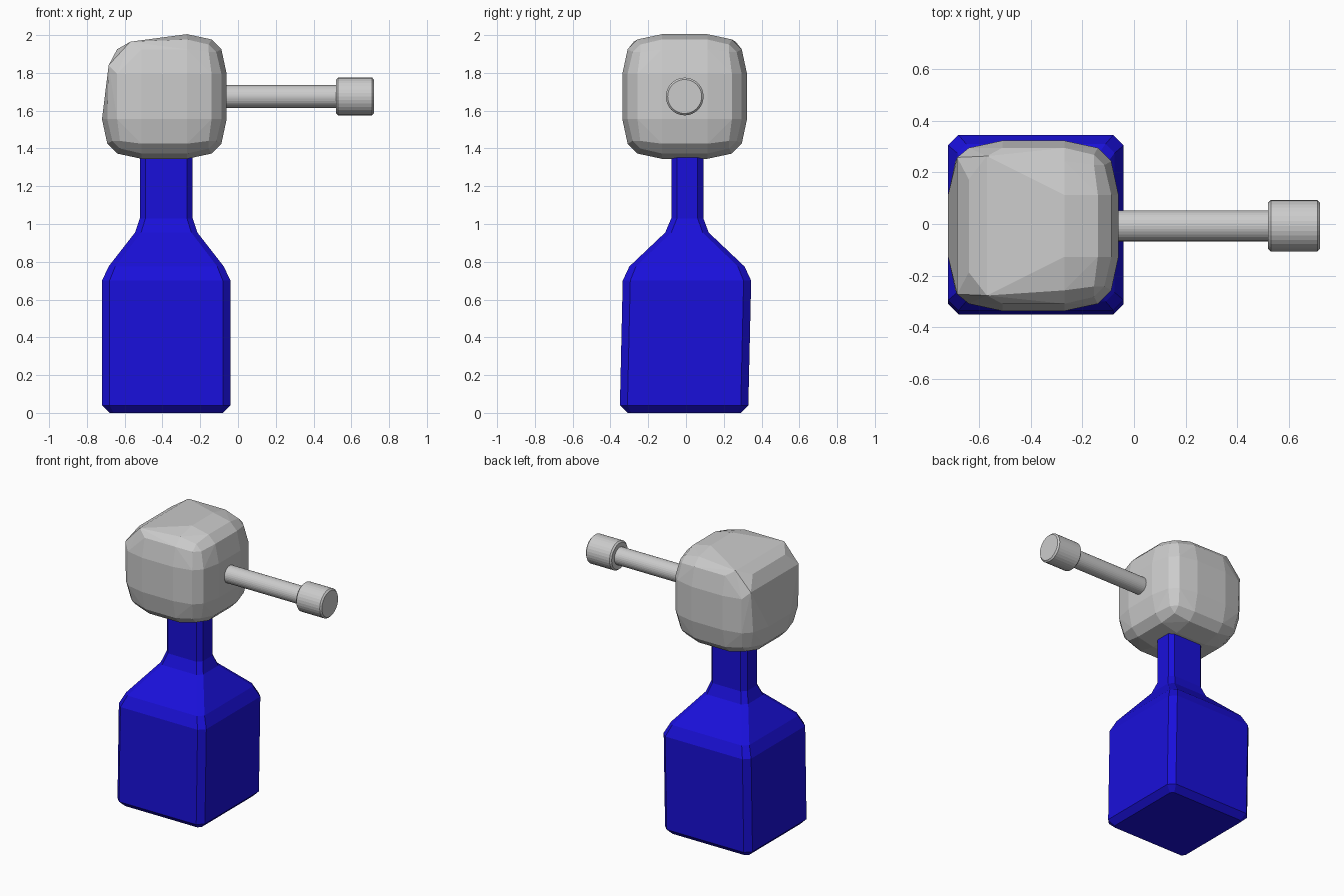
import bpy, bmesh, math
from mathutils import Vector, Matrix

if "Cube" in bpy.data.objects:
    bpy.data.objects.remove(bpy.data.objects["Cube"])


def finish(name, bm):
    bmesh.ops.recalc_face_normals(bm, faces=bm.faces)
    mesh = bpy.data.meshes.new(name)
    bm.to_mesh(mesh)
    bm.free()
    ob = bpy.data.objects.new(name, mesh)
    bpy.context.collection.objects.link(ob)
    return ob


def loft(name, rings):
    bm = bmesh.new()
    loops = [[bm.verts.new(p) for p in r] for r in rings]
    n = len(loops[0])
    for a, b in zip(loops, loops[1:]):
        for i in range(n):
            j = (i + 1) % n
            bm.faces.new((a[i], a[j], b[j], b[i]))
    bm.faces.new(loops[0])
    bm.faces.new(loops[-1])
    return finish(name, bm)


def chamfered_rect(z, cy, hx, hy, c):
    pts = [(hx, -hy + c), (hx, hy - c), (hx - c, hy), (-hx + c, hy),
           (-hx, hy - c), (-hx, -hy + c), (-hx + c, -hy), (hx - c, -hy)]
    return [(x - 0.38, y + cy, z) for x, y in pts]


# blue body tapering into a rectangular neck: z, y centre, half widths, chamfer
body = loft("body", [chamfered_rect(*s) for s in (
    (0.00, -0.010, 0.30, 0.30, 0.02),
    (0.04, -0.010, 0.34, 0.34, 0.04),
    (0.70, 0.005, 0.34, 0.34, 0.04),
    (0.775, 0.005, 0.305, 0.305, 0.035),
    (0.955, 0.005, 0.165, 0.115, 0.032),
    (1.03, 0.007, 0.14, 0.085, 0.03),
    (1.42, 0.007, 0.14, 0.085, 0.03))])
blue = bpy.data.materials.new("blue")
blue.diffuse_color = (0.01, 0.005, 0.7, 1)
blue.use_nodes = True
blue.node_tree.nodes["Principled BSDF"].inputs["Base Color"].default_value = blue.diffuse_color
body.data.materials.append(blue)

# faceted head: bulged 4x4 grid on each cube side, wrapped in a hull
centre = Vector((-0.39, -0.007, 1.675))
grid = (-2, -1, 1, 2)
points = []
for axis in range(3):
    for sign in (-1, 1):
        for u in grid:
            for v in grid:
                edges = (abs(u) == 2) + (abs(v) == 2)
                span = 0.25 if edges == 1 else 0.235
                p = Vector()
                p[axis] = sign * (0.33, 0.302, 0.275)[edges]
                p[(axis + 1) % 3] = math.copysign(span if abs(u) == 2 else 0.12, u)
                p[(axis + 2) % 3] = math.copysign(span if abs(v) == 2 else 0.12, v)
                # the upper left quarter is flattened into large planes
                if p.x < -0.1 and p.z > 0.1 and abs(p.y) < 0.3:
                    continue
                points.append(centre + p)
for s in (-1, 1):
    for x, y, z in ((-0.57, 0.27, 1.965), (-0.685, 0.265, 1.84),
                    (-0.64, 0.18, 1.925), (-0.31, 0.13, 2.0)):
        points.append(Vector((x, s * y - 0.007, z)))
bm = bmesh.new()
for p in points:
    bm.verts.new(p)
hull = bmesh.ops.convex_hull(bm, input=bm.verts)
loose = [v for v in bm.verts if not v.link_faces]
bmesh.ops.delete(bm, geom=loose, context='VERTS')
bmesh.ops.dissolve_limit(bm, angle_limit=math.radians(1.5),
                         verts=bm.verts, edges=bm.edges)
finish("head", bm)


# side rod and its end knob, turned around the x axis
def turned(name, profile, sides=32):
    rings = []
    for x, r in profile:
        rings.append([(x, -0.007 + r * math.cos(2 * math.pi * i / sides),
                       1.675 + r * math.sin(2 * math.pi * i / sides))
                      for i in range(sides)])
    return loft(name, rings)


turned("rod", [(-0.2, 0.06), (0.56, 0.06)])
turned("knob", [(0.52, 0.09), (0.53, 0.1), (0.71, 0.1), (0.72, 0.09)])
